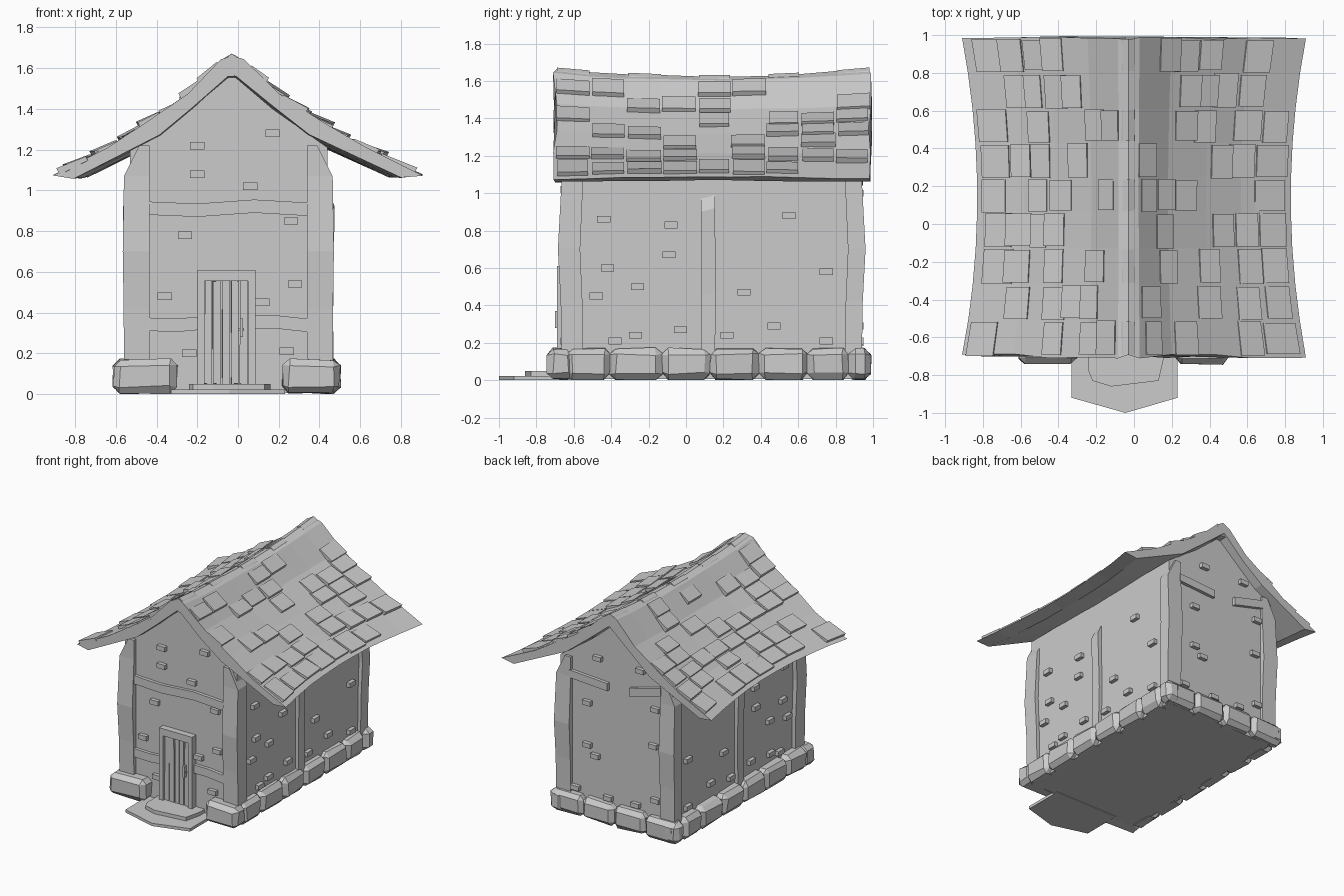
import bpy, bmesh, random
from mathutils import Vector

if "Cube" in bpy.data.objects:
    bpy.data.objects.remove(bpy.data.objects["Cube"])

random.seed(7)


def finish(name, bm):
    bmesh.ops.recalc_face_normals(bm, faces=bm.faces)
    me = bpy.data.meshes.new(name)
    bm.to_mesh(me)
    bm.free()
    ob = bpy.data.objects.new(name, me)
    bpy.context.collection.objects.link(ob)
    return ob


def add_loft(bm, rings):
    """Skin a list of equal-length rings and cap both ends."""
    vs = [[bm.verts.new(p) for p in r] for r in rings]
    n = len(vs[0])
    for a, b in zip(vs, vs[1:]):
        for i in range(n):
            j = (i + 1) % n
            bm.faces.new((a[i], a[j], b[j], b[i]))
    bm.faces.new(vs[0][::-1])
    bm.faces.new(vs[-1])


def loft(name, rings):
    bm = bmesh.new()
    add_loft(bm, rings)
    return finish(name, bm)


def boxes(name, spans, bevel=0.0, jitter=0.0):
    """Boxes given as (x0, x1, y0, y1, z0, z1), joined in one object."""
    bm = bmesh.new()
    for x0, x1, y0, y1, z0, z1 in spans:
        add_loft(bm, [[(x0, y0, z), (x1, y0, z), (x1, y1, z), (x0, y1, z)] for z in (z0, z1)])
    if bevel:
        bmesh.ops.bevel(bm, geom=bm.edges[:], offset=bevel, segments=1, affect='EDGES')
    for v in bm.verts:
        v.co += Vector([random.uniform(-jitter, jitter) for _ in range(3)])
        v.co.z = max(v.co.z, 0.0)
    return finish(name, bm)


# house body with gable ends
CX = -0.045
gable = [(-0.53, 0.005), (0.44, 0.005), (0.44, 1.21), (0.17, 1.40), (-0.03, 1.57), (-0.23, 1.40), (-0.53, 1.21)]
loft("walls", [[(x, y, z) for x, z in gable] for y in (-0.64, 0.92)])

# crooked corner posts with slanted tops
for side, ox, ix in (("left", -0.56, -0.435), ("right", 0.465, 0.34)):
    for end, oy, iy in (("front", -0.665, -0.55), ("back", 0.94, 0.85)):
        sx = 1 if ox > 0 else -1
        sy = 1 if oy > 0 else -1
        rings = []
        for z, bulge, cut in ((0.1, 0, 0), (0.42, 0.005, 0), (0.7, 0.02, 0), (1.07, 0.0, 0), (1.22, 0, 0.075)):
            x, y = ox + sx * (bulge * 0.3 - cut), oy + sy * bulge
            wob = sy * bulge * 0.8
            rings.append([(x, y, z), (ix, y, z), (ix, iy + wob, z), (x, iy + wob, z)])
        loft(f"{end}_{side}_post", rings)

# middle posts on the side walls
for side, wall, s in (("left", -0.53, -1), ("right", 0.44, 1)):
    rings = []
    for z, out, dy in ((0.1, 0.03, 0), (0.45, 0.025, 0.004), (0.9, 0.035, 0), (0.97, 0.005, 0)):
        rings.append([(wall - s * 0.03, 0.08 + dy, z), (wall + s * out, 0.08 + dy, z),
                      (wall + s * out, 0.155 + dy, z + 0.02), (wall - s * 0.03, 0.155 + dy, z + 0.02)])
    loft(f"{side}_middle_post", rings)


# bent horizontal beams
def beam(name, pts, y0, y1, h):
    loft(name, [[(x, y0, z), (x, y1, z), (x, y1, z + h), (x, y0, z + h)] for x, z in pts])


beam("upper_front_beam", [(-0.44, 0.88), (-0.2, 0.87), (0.08, 0.89), (0.34, 0.875)], -0.665, -0.6, 0.065)
beam("lower_front_beam_left", [(-0.44, 0.31), (-0.3, 0.305), (-0.19, 0.315)], -0.665, -0.6, 0.065)
beam("lower_front_beam_right", [(0.08, 0.32), (0.2, 0.32), (0.34, 0.305)], -0.665, -0.6, 0.065)
beam("back_beam_left", [(-0.44, 1.12), (-0.17, 1.05)], 0.88, 0.945, 0.065)
beam("back_beam_right", [(0.35, 1.06), (0.02, 1.04)], 0.88, 0.945, 0.06)

# foundation stones: front corners, both sides, back row
stones = [(-0.61, -0.30, -0.74, -0.60, 0.005, 0.17), (0.22, 0.50, -0.74, -0.60, 0.005, 0.17)]
cuts = [-0.64, -0.405, -0.13, 0.13, 0.39, 0.65, 0.87, 0.985]
for a, b in zip(cuts, cuts[1:]):
    stones += [(-0.61, -0.48, a, b, 0.005, 0.17), (0.38, 0.50, a, b, 0.005, 0.17)]
for i in range(4):
    stones.append((-0.59 + i * 0.27, -0.32 + i * 0.27, 0.86, 0.985, 0.005, 0.17))
boxes("foundation_stones", stones, bevel=0.032, jitter=0.006)

# small bricks sticking out of the walls
front = [(-0.2, 1.22), (0.17, 1.28), (-0.2, 1.08), (0.06, 1.02), (0.26, 0.85), (-0.26, 0.78),
         (-0.36, 0.48), (0.28, 0.54), (0.12, 0.45), (-0.24, 0.2), (0.24, 0.21)]
back = [(-0.26, 1.27), (0.11, 1.27), (0.2, 0.9), (-0.39, 1.0), (0.2, 0.57), (-0.37, 0.71),
        (0.13, 0.5), (0.3, 0.21), (0.02, 0.2), (-0.39, 0.29), (-0.22, 0.21)]
flank = [(-0.44, 0.86), (-0.08, 0.83), (0.55, 0.88), (-0.42, 0.6), (-0.09, 0.67), (-0.48, 0.45), (-0.26, 0.5),
         (0.31, 0.47), (0.75, 0.58), (-0.03, 0.27), (0.22, 0.24), (0.47, 0.29), (-0.38, 0.21), (-0.27, 0.24), (0.75, 0.21)]
W, H, D = 0.035, 0.018, 0.03
bricks = [(x - W, x + W, -0.64 - D, -0.62, z - H, z + H) for x, z in front]
bricks += [(x - W, x + W, 0.90, 0.92 + D, z - H, z + H) for x, z in back]
for y, z in flank:
    bricks.append((0.42, 0.44 + D, y - W, y + W, z - H, z + H))
    bricks.append((-0.53 - D, -0.51, y - W, y + W, z - H, z + H))
boxes("wall_bricks", bricks)

# door: frame, planks, handle
boxes("door_frame", [(-0.2, -0.165, -0.69, -0.62, 0.03, 0.61), (0.05, 0.085, -0.69, -0.62, 0.03, 0.61),
                     (-0.165, 0.05, -0.69, -0.62, 0.555, 0.61)])
boxes("door_planks", [(-0.163 + i * 0.043, -0.126 + i * 0.043, -0.672 - 0.004 * (i % 2), -0.62, 0.05, 0.555)
                      for i in range(5)], jitter=0.002)
boxes("door_handle", [(0.01, 0.025, -0.7, -0.67, 0.28, 0.37), (0.0, 0.03, -0.685, -0.66, 0.31, 0.325)])

# doorsteps with pointed fronts
for name, a, b, side_y, tip_y, z0, z1 in (("lower_step", -0.33, 0.23, -0.92, -1.0, 0.0, 0.022),
                                          ("upper_step", -0.24, 0.16, -0.78, -0.86, 0.02, 0.05)):
    if name == "lower_step":
        outline = [(a, -0.6), (a, side_y), (CX, tip_y), (b, side_y), (b, -0.6)]
    else:
        outline = [(a, -0.6), (a, side_y), (-0.22, -0.83), (-0.12, tip_y), (0.13, -0.83), (b, -0.7), (b, -0.6)]
    loft(name, [[(x, y, z) for x, y in outline] for z in (z0, z1)])

# sagging roof shell, swept along y
TOP = [(0.91, 1.075), (0.62, 1.215), (0.42, 1.335), (0.2, 1.475), (0.03, 1.64), (-0.03, 1.665)]
UNDER = [(-0.03, 1.58), (0.17, 1.415), (0.35, 1.275), (0.80, 1.06)]
ROWS = [-0.7, -0.51, -0.32, -0.13, 0.06, 0.24, 0.43, 0.61, 0.8, 0.985]


def place(x, z, y, side):
    """Roof profile point moved to station y: eaves narrow and ridge sags mid-length."""
    t = min(1.0, ((y - 0.14) / 0.84) ** 2)
    out = (x + 0.03) / 0.94
    x -= 0.08 * (1 - t) * out
    z -= 0.04 * (1 - t) * (1 - out) - 0.012 * (1 - t) * out
    if side < 0:
        x = -0.06 - x
        x += 0.06 * min(1, out * 1.0)  # keep the outline centred on the eaves
    return Vector((x, y, z))


rings = []
for k, y in enumerate(ROWS):
    ring = []
    right = TOP + UNDER
    left = [p for p in reversed(UNDER[1:])]
    for x, z in right:
        ring.append((x, z, 1))
    ring_l = [(x, z, -1) for x, z in UNDER[1:]] + [(x, z, -1) for x, z in TOP[:-1]]
    # order: right eave, up to ridge, down left top, back along left underside, right underside
    order = ring[:6] + ring_l[3:][::-1] + ring_l[:3][::-1] + ring[6:]
    end = k in (0, len(ROWS) - 1)
    pts = []
    for x, z, s in order:
        p = place(x, z, y, s)
        p.z += random.uniform(-0.004, 0.004)
        if end:
            p.y += random.uniform(-0.012, 0.012)
        pts.append(p)
    rings.append(pts)
loft("roof", rings)

# raised shingles scattered in rows
bm = bmesh.new()


def on_top(u, y, side, lift):
    """Point at fraction u from eave to ridge on the roof's upper face."""
    f = min(u, 0.999) * 4
    i = int(f)
    a, b = Vector(TOP[i]), Vector(TOP[i + 1])
    p = a.lerp(b, f - i)
    return place(p.x + lift * 0.5, p.y + lift * 0.85, y, side)


for a, b in zip(ROWS, ROWS[1:]):
    for side in (-1, 1):
        for slot in random.sample(range(7), 4):
            u0 = 0.04 + slot * 0.135 + random.uniform(-0.02, 0.02)
            u1 = u0 + random.uniform(0.11, 0.15)
            y0, y1 = a + random.uniform(0, 0.015), b - random.uniform(0, 0.015)
            lo, hi = random.uniform(0.018, 0.032), 0.008
            add_loft(bm, [[on_top(u0, y, side, -0.015), on_top(u0, y, side, lo),
                           on_top(u1, y, side, hi), on_top(u1, y, side, -0.015)] for y in (y0, y1)])
finish("roof_shingles", bm)

# ridge caps on alternate rows
bm = bmesh.new()
for a, b in list(zip(ROWS, ROWS[1:]))[::2]:
    prof = [(-0.13, 1.56), (-0.06, 1.655), (-0.03, 1.672), (0.0, 1.655), (0.07, 1.56)]
    rings = []
    for y in (a + 0.01, b - 0.005):
        drop = 0.04 * (1 - min(1.0, ((y - 0.14) / 0.84) ** 2))
        rings.append([(x, y, z - drop) for x, z in prof])
    add_loft(bm, rings)
finish("ridge_caps", bm)
